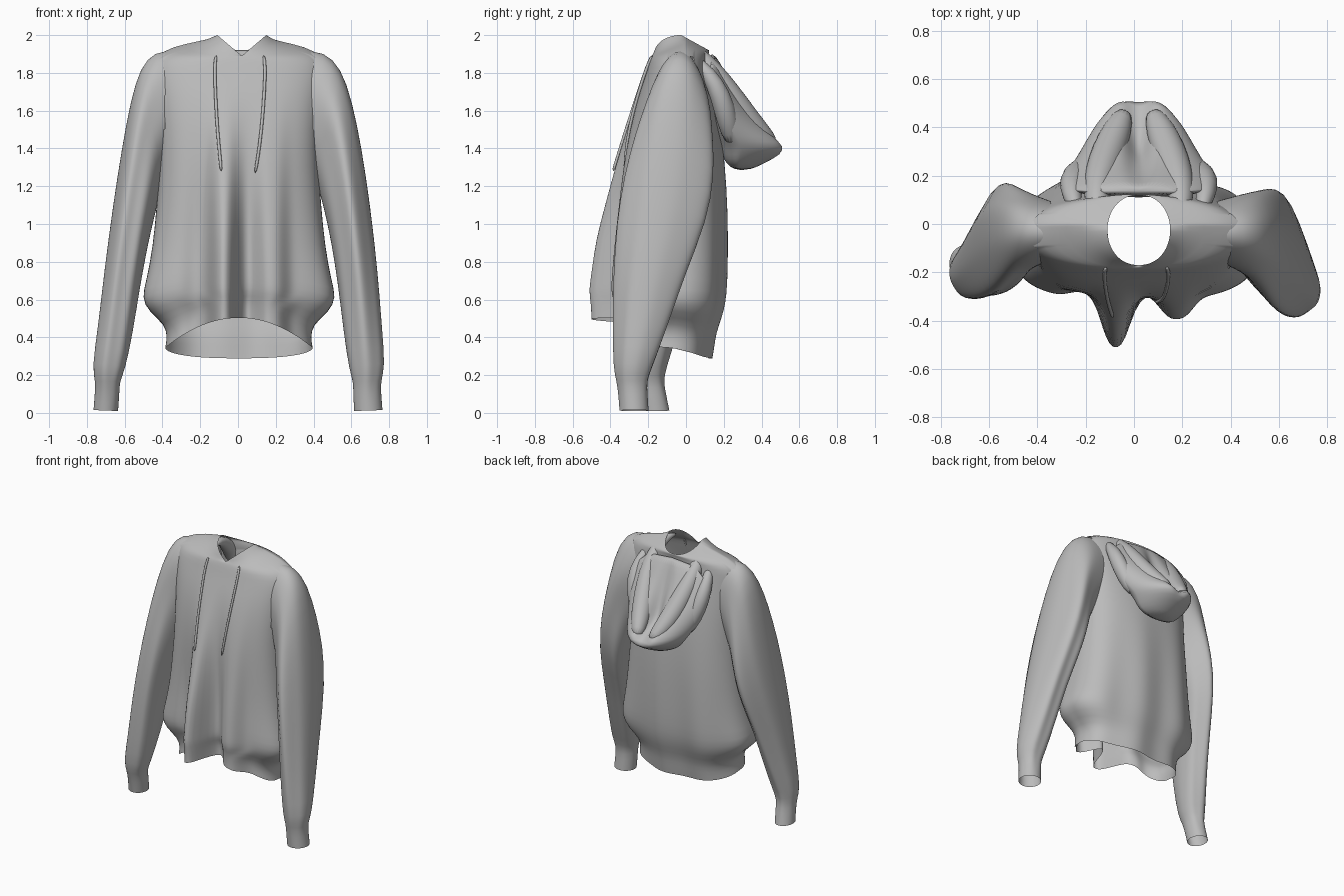
import bpy, bmesh, math
from mathutils import Vector
from mathutils.bvhtree import BVHTree

cloth = bpy.data.materials.new("grey_cloth")
cloth.diffuse_color = (0.5, 0.5, 0.5, 1)


def loft(name, rings, close_ends=False, keep=None, subdiv=1):
    """Skin a list of closed rings of points into one smooth object."""
    bm = bmesh.new()
    rows = [[bm.verts.new(p) for p in r] for r in rings]
    n = len(rows[0])
    for a, b in zip(rows, rows[1:]):
        for i in range(n):
            j = (i + 1) % n
            bm.faces.new((a[i], a[j], b[j], b[i]))
    if close_ends:
        bm.faces.new(rows[0])
        bm.faces.new(rows[-1])
    bmesh.ops.recalc_face_normals(bm, faces=bm.faces)
    if keep:
        cut = [f for f in bm.faces if not keep(f.calc_center_median())]
        bmesh.ops.delete(bm, geom=cut, context='FACES')
    mesh = bpy.data.meshes.new(name)
    tree = BVHTree.FromBMesh(bm)
    bm.to_mesh(mesh)
    bm.free()
    mesh.materials.append(cloth)
    mesh.shade_smooth()
    ob = bpy.data.objects.new(name, mesh)
    bpy.context.collection.objects.link(ob)
    if subdiv:
        ob.modifiers.new("smooth", 'SUBSURF').levels = subdiv
        ob.modifiers["smooth"].render_levels = subdiv
    return tree


def spow(v, p):
    return math.copysign(abs(v) ** p, v)


def bump(x, centre, width, power=2):
    return math.exp(-abs((x - centre) / width) ** power)


def tube(name, path, radii, sides=16):
    pts = [Vector(p) for p in path]
    rings = []
    for i, p in enumerate(pts):
        t = (pts[min(i + 1, len(pts) - 1)] - pts[max(i - 1, 0)]).normalized()
        u = t.cross(Vector((1, 0, 0))).normalized()
        v = t.cross(u)
        rings.append([p + radii[i] * (u * math.cos(k * math.tau / sides) + v * math.sin(k * math.tau / sides))
                      for k in range(sides)])
    return loft(name, rings, True)


# Torso: height, tilt, half width, front y, back y, fold depth, front squareness
BODY = [
    (0.345, 0.33, 0.39, -0.30, 0.13, 1.0, 0.85),
    (0.40, 0.31, 0.38, -0.30, 0.14, 1.0, 0.82),
    (0.47, 0.27, 0.39, -0.305, 0.15, 1.0, 0.75),
    (0.54, 0.21, 0.48, -0.32, 0.18, 0.97, 0.6),
    (0.61, 0.16, 0.515, -0.32, 0.20, 0.95, 0.55),
    (0.70, 0.12, 0.49, -0.32, 0.21, 0.9, 0.55),
    (0.88, 0.06, 0.455, -0.315, 0.215, 0.82, 0.6),
    (1.10, 0.02, 0.435, -0.315, 0.215, 0.55, 0.65),
    (1.30, 0.00, 0.42, -0.315, 0.205, 0.3, 0.7),
    (1.50, 0.00, 0.42, -0.295, 0.185, 0.1, 0.72),
    (1.68, 0.00, 0.435, -0.255, 0.15, 0.0, 0.8),
    (1.80, -0.05, 0.45, -0.215, 0.125, 0.0, 0.9),
    (1.89, -0.15, 0.44, -0.195, 0.115, 0.0, 1.0),
    (1.94, -0.30, 0.36, -0.185, 0.12, 0.0, 1.0),
    (1.97, -0.42, 0.21, -0.18, 0.125, 0.0, 1.0),
]
N = 128
rings = []
for z0, tilt, hw, yf, yb, fold, square in BODY:
    ring = []
    for k in range(N):
        a = k * math.tau / N
        c, s = math.cos(a), math.sin(a)
        x = hw * spow(c, 0.8)
        mid = (yf + yb) / 2
        y = mid + (yb - yf) / 2 * spow(s, square if s < 0 else 0.85)
        if tilt <= 0:
            z = z0 + tilt * abs(y)
        elif s < 0:    # hem arches up at the front and drops at the back
            z = z0 + 0.48 * tilt * (1 - (x / hw) ** 2)
        else:
            z = z0 - 0.17 * tilt * s
        if s < 0:      # hanging folds down the front
            y -= fold * (0.205 * bump(x, -0.08, 0.068, 3.2) + 0.085 * bump(x, 0.175, 0.075, 3)
                         - 0.03 * bump(x, 0.04, 0.04) - 0.03 * bump(x, -0.23, 0.06)) * min(1, -2 * s)
        else:          # shallow drape on the back
            y += 0.012 * fold * math.sin(18 * x) * s
        ring.append((x + 0.005, y, z))
    rings.append(ring)

# Neck edge with a V at the front and raised sides
neck = []
for k in range(N):
    a = k * math.tau / N
    x = 0.13 * spow(math.cos(a), 0.9)
    y = -0.025 + 0.145 * math.sin(a)
    z = min(1.89 + 0.85 * abs(x), 2.0) if y < -0.025 else 2.0 - 0.55 * (y + 0.025)
    neck.append((x + 0.02, y, z))
rings.append(neck)


def outside_armhole(c):
    return abs(c.x) < 0.37 or ((c.z - 1.62) / 0.26) ** 2 + ((c.y + 0.03) / 0.14) ** 2 > 1


body = loft("torso", rings, keep=outside_armhole)

# Sleeves: outer x, z, inner x, z, centre y, half depth
SLEEVE = [
    (0.34, 1.915, 0.35, 1.36, -0.03, 0.125),
    (0.455, 1.915, 0.38, 1.30, -0.035, 0.15),
    (0.545, 1.83, 0.41, 1.24, -0.045, 0.175),
    (0.605, 1.65, 0.435, 1.16, -0.065, 0.205),
    (0.655, 1.40, 0.465, 1.04, -0.085, 0.235),
    (0.70, 1.10, 0.495, 0.90, -0.12, 0.235),
    (0.74, 0.75, 0.53, 0.68, -0.19, 0.185),
    (0.762, 0.45, 0.56, 0.42, -0.24, 0.14),
    (0.78, 0.24, 0.59, 0.22, -0.28, 0.10),
    (0.755, 0.17, 0.61, 0.17, -0.285, 0.08),
    (0.758, 0.10, 0.61, 0.10, -0.28, 0.077),
    (0.765, 0.015, 0.615, 0.01, -0.275, 0.077),
]
for side, name in ((1, "right_sleeve"), (-1, "left_sleeve")):
    rings = []
    for i, (ox, oz, ix, iz, yc, hd) in enumerate(SLEEVE):
        t = i / (len(SLEEVE) - 1)
        if side < 0:
            shift = math.sin(math.pi * min(1, 1.3 * t))
            ox -= 0.04 * shift
            ix += 0.02 * t - 0.03 * shift
            yc += 0.11 * t * t ** 0.3
            hd -= 0.015 * shift
        ring = []
        for k in range(48):
            a = k * math.tau / 48
            wave = 1 + 0.07 * math.sin(math.pi * t) * math.sin(5 * a + 3 * t + side)
            u, v = math.cos(a), math.sin(a) * wave
            ring.append((side * ((ox + ix) / 2 + (ox - ix) / 2 * u),
                         yc + hd * v, (oz + iz) / 2 + (oz - iz) / 2 * u))
        rings.append(ring)
    loft(name, rings)

# Hood bag hanging on the back: z, half width, inner y, outer y, channel depth
HOOD = [
    (1.90, 0.17, 0.125, 0.155, 0.0),
    (1.82, 0.27, 0.11, 0.205, 0.02),
    (1.72, 0.32, 0.11, 0.265, 0.045),
    (1.62, 0.31, 0.13, 0.34, 0.08),
    (1.53, 0.28, 0.14, 0.42, 0.13),
    (1.46, 0.25, 0.16, 0.495, 0.14),
    (1.41, 0.22, 0.18, 0.55, 0.04),
    (1.37, 0.19, 0.19, 0.51, 0.0),
    (1.32, 0.15, 0.21, 0.41, 0.0),
    (1.285, 0.08, 0.26, 0.34, 0.0),
]
rings = []
for z, hw, yi, yo, channel in HOOD:
    ring = []
    base = yi + 0.3 * (yo - yi)
    for k in range(72):
        a = k * math.tau / 72
        x, s = hw * math.cos(a), math.sin(a)
        if s > 0:
            y = base + (yo - base) * s ** 1.4 - channel * bump(x, 0, 0.055)
        else:
            y = base + (base - yi) * s
        ring.append((x + 0.02, y, z))
    rings.append(ring)
loft("hood_bag", rings, True)

# Rolled hood edges from the neck to the tip, and side gathers
for side, word in ((1, "right"), (-1, "left")):
    roll = [(0.135, -0.11, 1.945), (0.155, -0.03, 1.95), (0.175, 0.06, 1.905), (0.175, 0.14, 1.81),
            (0.155, 0.215, 1.70), (0.125, 0.30, 1.58), (0.09, 0.39, 1.48), (0.055, 0.47, 1.42)]
    tube(word + "_hood_roll", [(0.02 + side * x, y, z) for x, y, z in roll],
         [0.008, 0.028, 0.042, 0.058, 0.07, 0.073, 0.062, 0.035])
    gather = [(0.25, 0.03, 1.89), (0.28, 0.12, 1.80), (0.28, 0.18, 1.69), (0.24, 0.22, 1.55), (0.18, 0.25, 1.42)]
    tube(word + "_hood_gather", [(0.02 + side * x, y, z) for x, y, z in gather],
         [0.02, 0.04, 0.055, 0.06, 0.04])

# Drawstrings laid on the chest
STRINGS = {"left": [(-0.115, 1.895), (-0.125, 1.84), (-0.12, 1.70), (-0.11, 1.50), (-0.095, 1.35), (-0.088, 1.275)],
           "right": [(0.135, 1.895), (0.145, 1.84), (0.14, 1.70), (0.125, 1.50), (0.105, 1.35), (0.09, 1.265)]}
for word, line in STRINGS.items():
    path = []
    for x, z in line:
        hit = body.ray_cast(Vector((x, -1, z)), Vector((0, 1, 0)))[0]
        path.append((x, (hit.y if hit else -0.2) - 0.008, z))
    tube(word + "_drawstring", path, [0.009] * len(path), 8)
